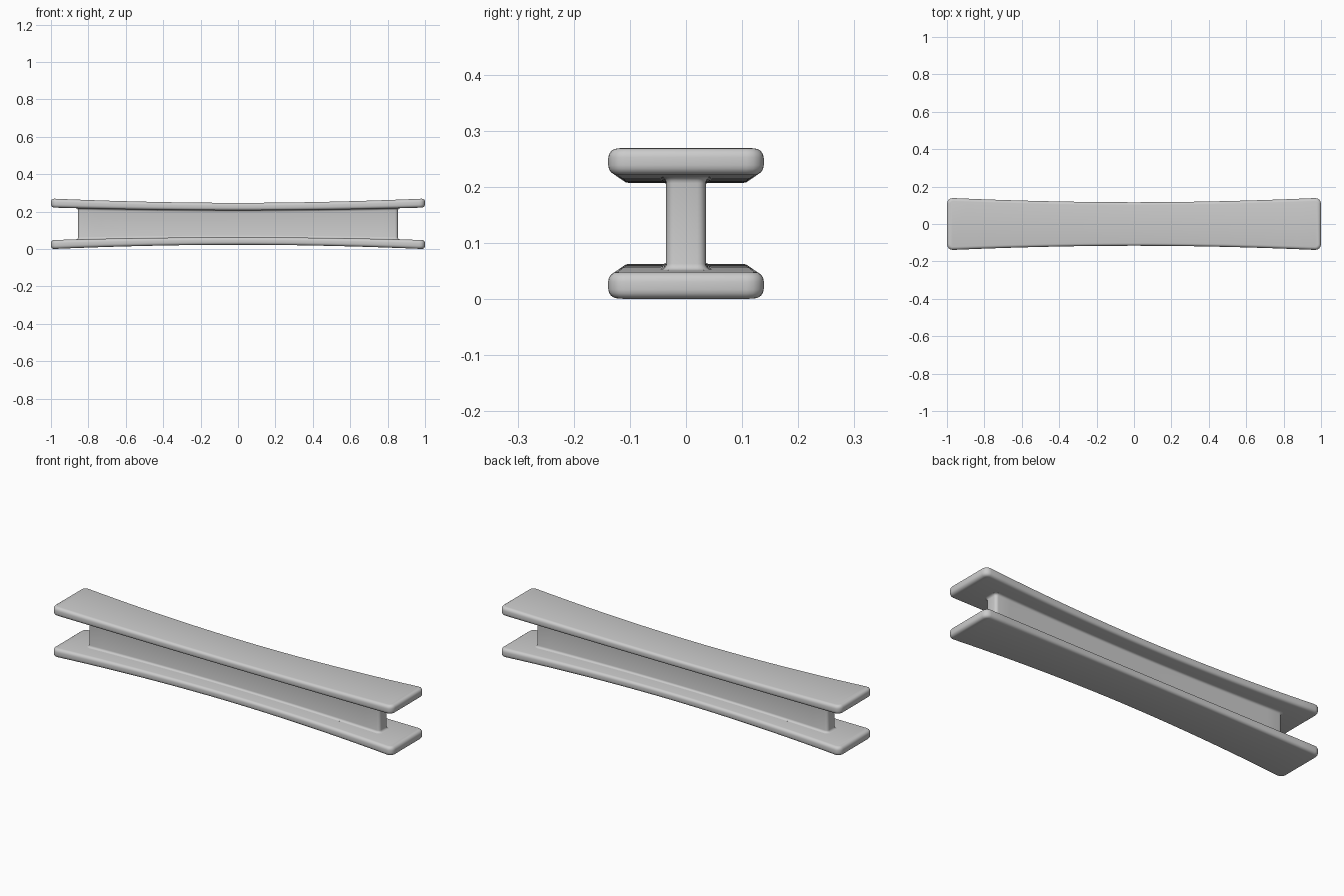
import bpy, bmesh, math

if "Cube" in bpy.data.objects:
    bpy.data.objects.remove(bpy.data.objects["Cube"])

MID = 0.135  # height of the beam's centre line


def outline(hx, hy, r, n=4):
    """Rounded rectangle in plan."""
    pts = []
    for i, (sx, sy) in enumerate(((1, 1), (-1, 1), (-1, -1), (1, -1))):
        for k in range(n + 1):
            a = math.pi / 2 * (i + k / n)
            pts.append((sx * (hx - r) + r * math.cos(a), sy * (hy - r) + r * math.sin(a)))
    return pts


def waist(x):
    """Cross-section scale: full at the ends, slimmer in the middle."""
    return 0.83 + 0.17 * min(abs(x), 1.0) ** 1.9


def loft(name, hx, hy, r, profile, caps):
    """Stack inset outlines, slice along x, then pinch the middle."""
    bm = bmesh.new()
    rings = [[bm.verts.new((x, y, z)) for x, y in outline(hx - d, hy - d, r - d)]
             for d, z in profile]
    for a, b in zip(rings, rings[1:]):
        for i in range(len(a)):
            j = (i + 1) % len(a)
            bm.faces.new((a[i], a[j], b[j], b[i]))
    if caps:
        bm.faces.new(rings[0][::-1])
        bm.faces.new(rings[-1])
    for i in range(-11, 12):
        x = i / 12 * (hx - r)
        bmesh.ops.bisect_plane(bm, geom=bm.verts[:] + bm.edges[:] + bm.faces[:],
                               plane_co=(x, 0, 0), plane_no=(1, 0, 0))
    for v in bm.verts:
        s = waist(v.co.x)
        v.co.y *= s
        v.co.z = MID + v.co.z * s
    bmesh.ops.recalc_face_normals(bm, faces=bm.faces[:])
    mesh = bpy.data.meshes.new(name)
    bm.to_mesh(mesh)
    bm.free()
    ob = bpy.data.objects.new(name, mesh)
    bpy.context.collection.objects.link(ob)
    bpy.context.view_layer.objects.active = ob
    ob.select_set(True)
    bpy.ops.object.shade_smooth_by_angle(angle=math.radians(40))
    ob.select_set(False)


# Top and bottom flanges with rounded rims
R, LOW, HIGH = 0.017, 0.087, 0.135
arc = [math.pi / 2 * k / 4 for k in range(5)]
rim = [(R - R * math.sin(a), LOW + R - R * math.cos(a)) for a in arc]
rim += [(R - R * math.cos(a), HIGH - R + R * math.sin(a)) for a in arc]
loft("top_flange", 1.0, 0.14, 0.032, rim, True)
loft("bottom_flange", 1.0, 0.14, 0.032, [(d, -z) for d, z in reversed(rim)], True)

# Web with small fillets where it meets the flanges
F = 0.012
fillet = [(-F + F * math.cos(a), LOW - F + F * math.sin(a)) for a in arc]
web = [(d, -z) for d, z in reversed(fillet)] + fillet
web = [(-F, -LOW - 0.004)] + web + [(-F, LOW + 0.004)]
loft("web", 0.855, 0.037, 0.016, web, False)
